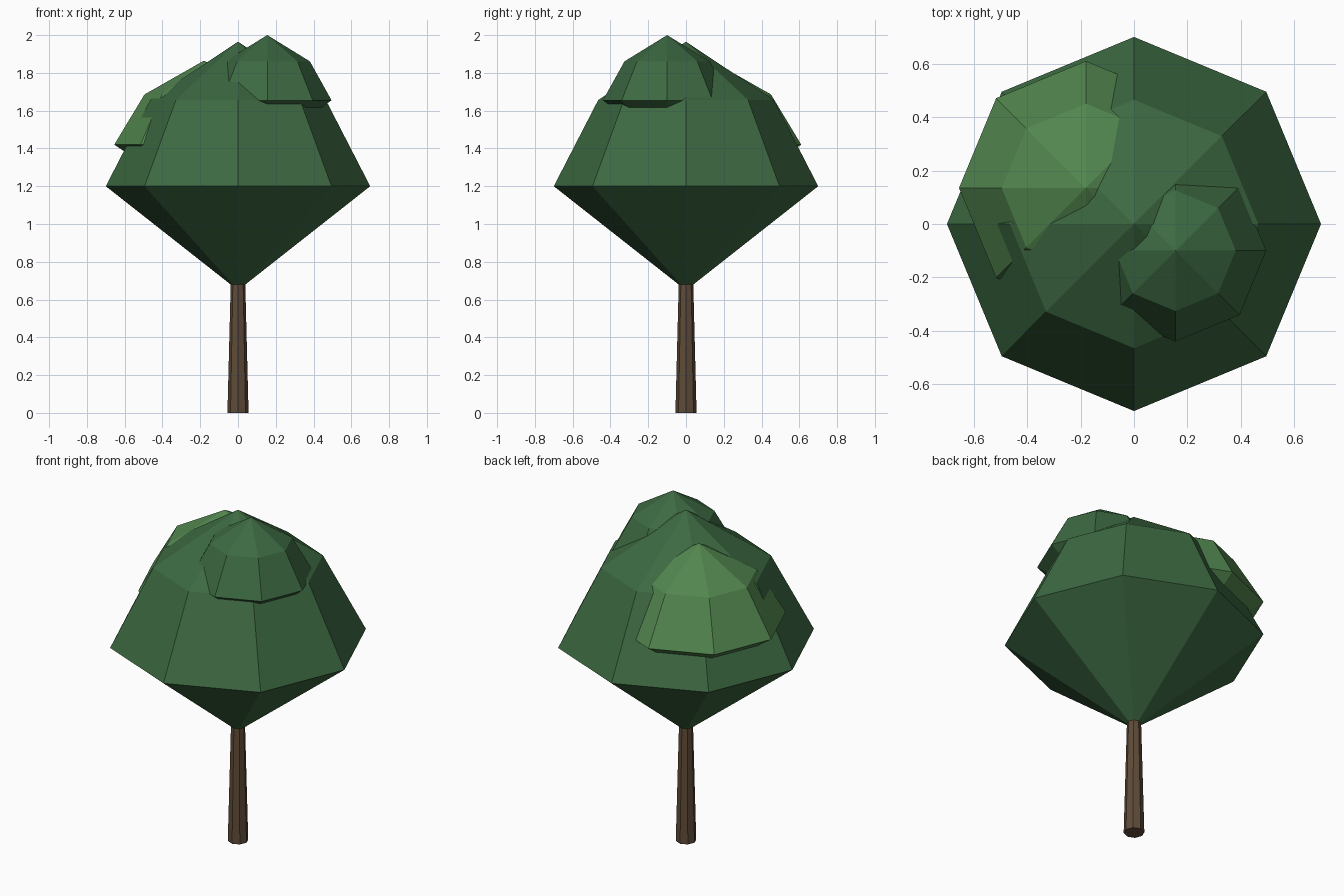
import bpy, bmesh, math

if "Cube" in bpy.data.objects:
    bpy.data.objects.remove(bpy.data.objects["Cube"])


def material(name, color):
    m = bpy.data.materials.new(name)
    m.diffuse_color = (*color, 1)
    m.use_nodes = True
    m.node_tree.nodes["Principled BSDF"].inputs["Base Color"].default_value = m.diffuse_color
    return m


def lathe(name, profile, center, mat, sides=8):
    """Flat-shaded revolved solid from (radius, z) pairs; radius 0 makes a tip."""
    bm = bmesh.new()
    rings = []
    for r, z in profile:
        n = sides if r > 0 else 1
        rings.append([bm.verts.new((r * math.cos(2 * math.pi * i / sides),
                                    r * math.sin(2 * math.pi * i / sides), z))
                      for i in range(n)])
    for lo, hi in zip(rings, rings[1:]):
        for i in range(sides):
            j = (i + 1) % sides
            quad = [lo[i % len(lo)], lo[j % len(lo)], hi[j % len(hi)], hi[i % len(hi)]]
            bm.faces.new(list(dict.fromkeys(quad)))
    # close open ends
    for ring in (rings[0], rings[-1]):
        if len(ring) > 1:
            bm.faces.new(ring)
    bmesh.ops.recalc_face_normals(bm, faces=bm.faces)
    me = bpy.data.meshes.new(name)
    bm.to_mesh(me)
    bm.free()
    me.materials.append(mat)
    ob = bpy.data.objects.new(name, me)
    ob.location = (center[0], center[1], 0)
    bpy.context.collection.objects.link(ob)
    return ob


def foliage(name, center, z, radius, height, mat):
    """Faceted leaf clump: pointed underside, widest ring, shoulder ring, peak."""
    lathe(name, [(0, z - 0.72 * height), (radius, z),
                 (0.664 * radius, z + 0.597 * height), (0, z + height)], center, mat)


bark = material("brown bark", (0.115, 0.072, 0.04))
dark = material("dark green leaves", (0.046, 0.142, 0.054))
light = material("light green leaves", (0.085, 0.24, 0.078))

# Tapered trunk
lathe("trunk", [(0.056, 0), (0.036, 0.78)], (0, 0), bark)

# Main crown and two smaller clumps sunk into it
foliage("main_crown", (0, 0), 1.2, 0.70, 0.765, dark)
foliage("upper_clump", (0.155, -0.10), 1.655, 0.34, 0.345, dark)
foliage("side_clump", (-0.18, 0.135), 1.42, 0.475, 0.445, light)
